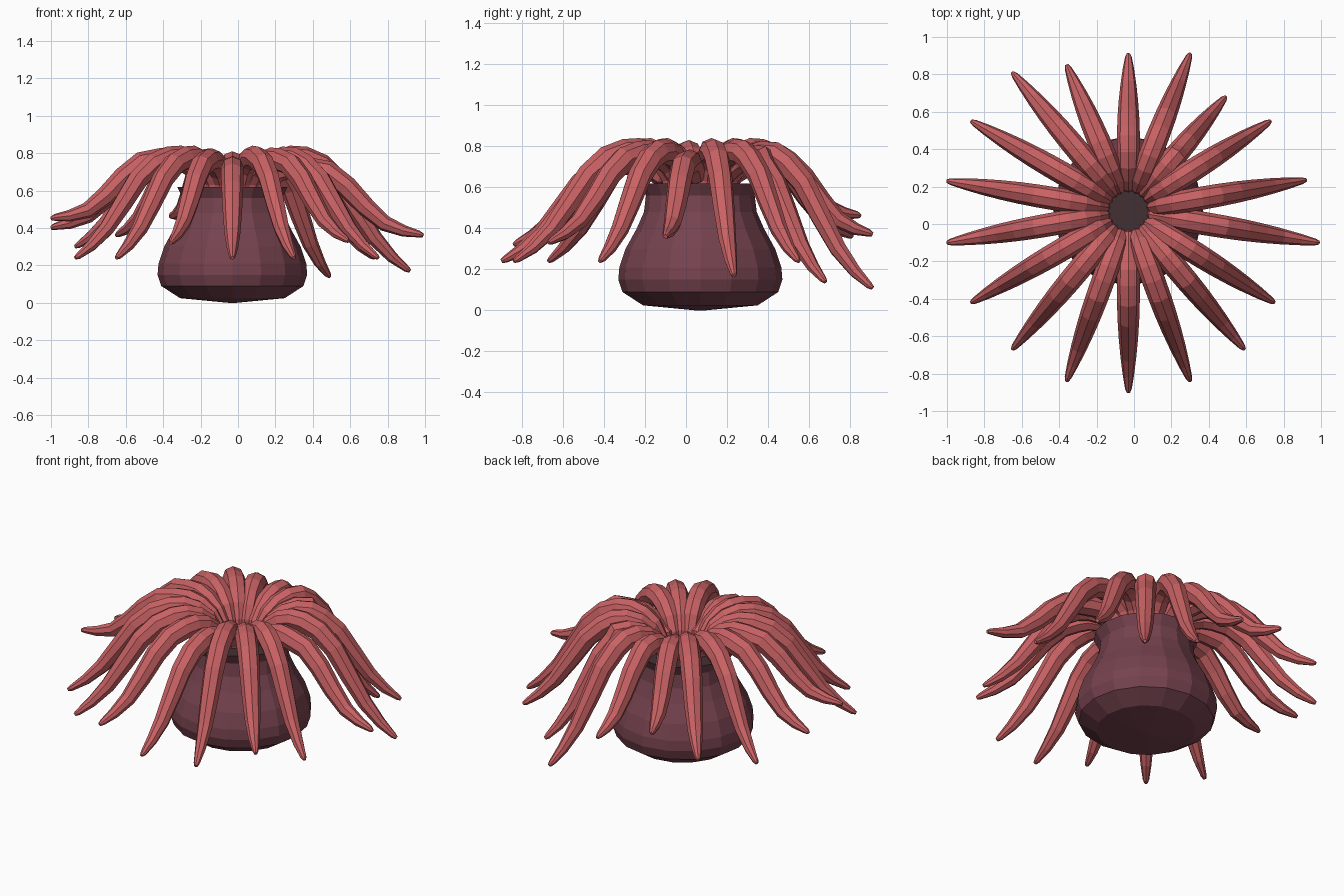
import bpy, bmesh, math
from mathutils import Vector

if "Cube" in bpy.data.objects:
    bpy.data.objects.remove(bpy.data.objects["Cube"])

CX, CY = -0.03, 0.07   # axis of the body


def material(name, rgb):
    m = bpy.data.materials.new(name)
    m.diffuse_color = (*rgb, 1)
    m.use_nodes = True
    m.node_tree.nodes["Principled BSDF"].inputs["Base Color"].default_value = m.diffuse_color
    return m


coral = material("coral_red", (0.58, 0.12, 0.127))
plum = material("plum", (0.18, 0.055, 0.077))
dark = material("dark_brown", (0.055, 0.030, 0.034))


def skin(name, rings, mats):
    """Join equal-sized rings of points into a flat-shaded closed object."""
    bm = bmesh.new()
    vr = [[bm.verts.new(p) for p in ring] for ring in rings]
    n = len(vr[0])
    for a, b in zip(vr, vr[1:]):
        for i in range(n):
            bm.faces.new((a[i], a[(i + 1) % n], b[(i + 1) % n], b[i]))
    bm.faces.new(vr[0][::-1])
    bm.faces.new(vr[-1])
    bmesh.ops.recalc_face_normals(bm, faces=bm.faces)
    me = bpy.data.meshes.new(name)
    bm.to_mesh(me)
    bm.free()
    for m in mats:
        me.materials.append(m)
    ob = bpy.data.objects.new(name, me)
    bpy.context.collection.objects.link(ob)
    return ob


# Lathed body: bulbous foot, narrow neck, flared lip and a dark mouth disc
profile = [(0.02, 0.0), (0.28, 0.025), (0.38, 0.09), (0.40, 0.15), (0.395, 0.21),
           (0.365, 0.30), (0.31, 0.40), (0.275, 0.48), (0.265, 0.56), (0.295, 0.62)]
N = 16
body = skin("body", [[(CX + r * math.cos(2 * math.pi * i / N),
                       CY + r * math.sin(2 * math.pi * i / N), z) for i in range(N)]
                     for r, z in profile], [plum, dark])
for f in body.data.polygons:
    f.material_index = 1 if f.center.z > 0.61 else 0


def tentacle(name, tip, crest, sides=8):
    """Tapering arm arching from the mouth over the rim to its flared tip."""
    d = Vector((tip[0] - CX, tip[1] - CY, 0))
    R = d.length
    d.normalize()
    side = Vector((-d.y, d.x, 0))
    drop = crest - tip[2]
    g = min(1, max(0, (0.5 - drop) / 0.2))   # high tips level out sooner
    # distance from axis, height, thickness
    path = [(0.14, 0.58, 0.045), (0.15, 0.645, 0.050), (0.19, crest - 0.065, 0.055),
            (0.25, crest - 0.02, 0.058), (0.32, crest, 0.061),
            (0.39, crest - 0.005, 0.062), (0.50 * R, crest - 0.07 * drop, 0.061),
            (0.60 * R, crest - (0.22 + 0.10 * g) * drop, 0.058),
            (0.70 * R, crest - (0.47 + 0.17 * g) * drop, 0.052),
            (0.80 * R, crest - (0.71 + 0.17 * g) * drop, 0.043),
            (0.90 * R, crest - (0.88 + 0.08 * g) * drop, 0.031),
            (0.98 * R, tip[2] + 0.02 * drop, 0.018), (R, tip[2], 0.010)]
    pts = [Vector((CX, CY, z)) + d * r for r, z, _ in path]
    rings = []
    for i, p in enumerate(pts):
        t = (pts[min(i + 1, len(pts) - 1)] - pts[max(i - 1, 0)]).normalized()
        up = t.cross(side)
        w = path[i][2]
        angles = [2 * math.pi * k / sides for k in range(sides)]
        rings.append([p + w * (math.cos(a) * up + math.sin(a) * side) for a in angles])
    skin(name, rings, [coral])


# Tip position and crest height of each arm, clockwise from the back
arms = [(-0.03, 0.91, 0.37, 0.75), (0.30, 0.91, 0.11, 0.765), (0.49, 0.68, 0.14, 0.75),
        (0.73, 0.55, 0.24, 0.775), (0.92, 0.235, 0.17, 0.78), (0.99, -0.10, 0.36, 0.725),
        (0.75, -0.42, 0.24, 0.775), (0.59, -0.67, 0.33, 0.77), (0.30, -0.84, 0.24, 0.78),
        (-0.03, -0.90, 0.24, 0.725), (-0.36, -0.84, 0.32, 0.765), (-0.65, -0.67, 0.24, 0.78),
        (-0.87, -0.42, 0.24, 0.78), (-1.0, -0.10, 0.45, 0.77), (-1.0, 0.23, 0.40, 0.77),
        (-0.87, 0.55, 0.30, 0.78), (-0.65, 0.81, 0.36, 0.78), (-0.36, 0.85, 0.46, 0.765)]
for i, (x, y, z, crest) in enumerate(arms):
    tentacle(f"tentacle_{i + 1:02d}", (x, y, z), crest)
